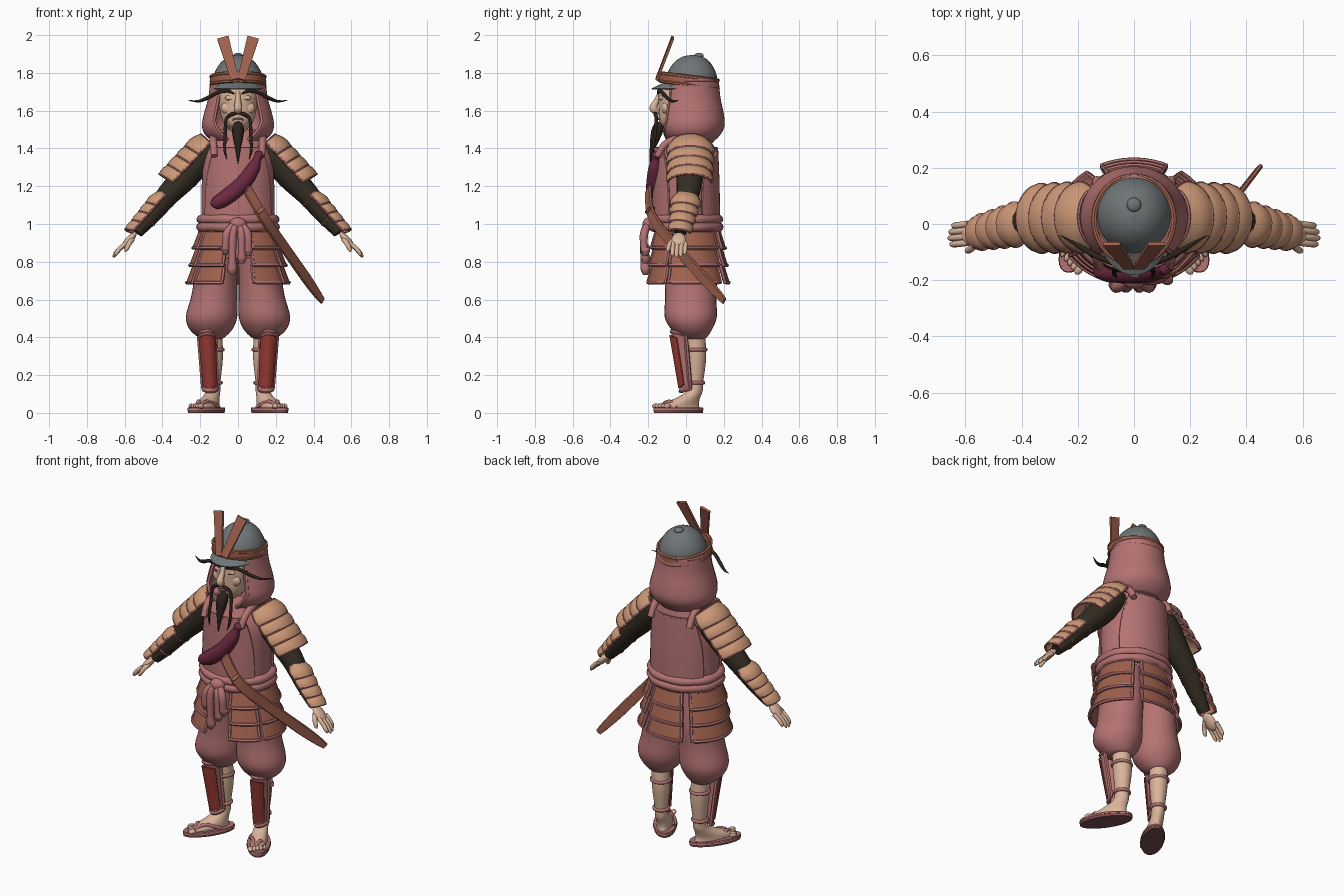
import bpy, bmesh, math
from math import sin, cos, pi, radians
from mathutils import Vector, Matrix, Euler

cube = bpy.data.objects.get("Cube")
if cube:
    bpy.data.objects.remove(cube, do_unlink=True)
parts = []


def material(name, rgb):
    m = bpy.data.materials.new(name)
    m.use_nodes = True
    m.diffuse_color = (*rgb, 1)
    m.node_tree.nodes["Principled BSDF"].inputs["Base Color"].default_value = (*rgb, 1)
    return m


CLOTH = material("pink cloth", (0.46, 0.17, 0.17))
TAN = material("tan lacquer", (0.60, 0.31, 0.18))
BROWN = material("brown lacquer", (0.35, 0.12, 0.075))
SKIN = material("skin", (0.70, 0.46, 0.33))
SLEEVE = material("dark sleeve", (0.035, 0.026, 0.016))
HAIR = material("dark hair", (0.025, 0.016, 0.012))
STEEL = material("grey steel", (0.16, 0.18, 0.185))
RED = material("red lacquer", (0.33, 0.045, 0.037))
WINE = material("wine cloth", (0.15, 0.023, 0.053))
SOLE = material("dark sole", (0.2, 0.075, 0.08))


def finish(name, data, mat):
    ob = bpy.data.objects.new(name, data)
    bpy.context.scene.collection.objects.link(ob)
    data.materials.append(mat)
    parts.append(ob)
    return ob


def mesh(name, bm, mat, s=1):
    bm.transform(Matrix.Diagonal((s, 1, 1, 1)))
    bmesh.ops.recalc_face_normals(bm, faces=bm.faces)
    me = bpy.data.meshes.new(name)
    bm.to_mesh(me)
    bm.free()
    return finish(name, me, mat)


def spline(pts, k, loop=False):
    """Smooth curve through points of any dimension."""
    v = [Vector(p) for p in pts]
    n = len(v)
    get = (lambda i: v[i % n]) if loop else (lambda i: v[max(0, min(n - 1, i))])
    out = []
    for i in range(n if loop else n - 1):
        a, b, c, d = (get(i + j) for j in (-1, 0, 1, 2))
        for j in range(k):
            t = j / k
            out.append(b + (c - a) * (t / 2) + (a * 2 - b * 5 + c * 4 - d) * (t * t / 2)
                       + (b * 3 - a - c * 3 + d) * (t ** 3 / 2))
    return out if loop else out + [v[-1]]


def tube(name, pts, mat, s=1, loop=False, k=5, res=3):
    """Round tube through (x, y, z, radius) points."""
    cu = bpy.data.curves.new(name, 'CURVE')
    cu.dimensions = '3D'
    cu.bevel_depth = 1
    cu.bevel_resolution = res
    cu.use_fill_caps = True
    ps = spline(pts, k, loop)
    sp = cu.splines.new('POLY')
    sp.points.add(len(ps) - 1)
    for p, q in zip(sp.points, ps):
        p.co = (q[0] * s, q[1], q[2], 1)
        p.radius = max(q[3], 0.001)
    sp.use_cyclic_u = loop
    return finish(name, cu, mat)


def loft(name, rings, mat, s=1, n=32, k=4, spin=0):
    """Skin over horizontal (x, y, z, rx, ry) ellipses."""
    bm = bmesh.new()
    turn = Matrix.Rotation(radians(spin), 3, 'Z')
    rows = []
    for x, y, z, rx, ry in spline(rings, k):
        rows.append([bm.verts.new(Vector((x, y, z)) + turn @ Vector(
            (rx * cos(2 * pi * i / n), ry * sin(2 * pi * i / n), 0))) for i in range(n)])
    for a, b in zip(rows, rows[1:]):
        for i in range(n):
            bm.faces.new((a[i], a[(i + 1) % n], b[(i + 1) % n], b[i]))
    bm.faces.new(rows[0])
    bm.faces.new(rows[-1])
    return mesh(name, bm, mat, s)


def ball(name, loc, size, mat, s=1, rot=(0, 0, 0)):
    bm = bmesh.new()
    bmesh.ops.create_uvsphere(bm, u_segments=24, v_segments=14, radius=1)
    turn = Euler([radians(a) for a in rot]).to_matrix().to_4x4()
    bm.transform(Matrix.Translation(loc) @ turn @ Matrix.Diagonal((*size, 1)))
    return mesh(name, bm, mat, s)


def plate(name, f, mat, s=1, nu=10, nv=5, thick=0.008, edge=CLOTH, er=0.007):
    """Thick sheet over f(u, v), with a cord round its border."""
    bm = bmesh.new()
    g = [[bm.verts.new(f(i / nu, j / nv)) for i in range(nu + 1)] for j in range(nv + 1)]
    for a, b in zip(g, g[1:]):
        for i in range(nu):
            bm.faces.new((a[i], a[i + 1], b[i + 1], b[i]))
    border = g[0] + [r[-1] for r in g[1:-1]] + g[-1][::-1] + [r[0] for r in g[-2:0:-1]]
    pts = [(*v.co, er) for v in border]
    m = mesh(name, bm, mat, s).modifiers.new("thickness", 'SOLIDIFY')
    m.thickness, m.offset = thick, 0
    if edge:
        tube(name + "_edging", pts, edge, s, True, 1, 1)


def polar(a, rx, ry, z, cx=0, cy=0):
    """Point on an ellipse; angle zero is the front, ninety is the left side."""
    return Vector((cx + rx * sin(a), cy - ry * cos(a), z))


def mix(a, b, t):
    return a + (b - a) * t


# Torso, breastplate, backplate and belt
loft("torso", [(0, .01, .82, .17, .14), (0, 0, .98, .19, .155), (0, -.005, 1.2, .192, .165),
               (0, 0, 1.34, .185, .155), (0, .01, 1.42, .15, .13), (0, .02, 1.5, .1, .1)], CLOTH)
for nm, mid, half in (("breastplate", 0, 58), ("backplate", 180, 60)):
    plate(nm, lambda u, v: polar(radians(mid + half * (2 * u - 1) * (1 - .3 * v ** 3)),
          .2 - .012 * v * v, .174 - .01 * v * v, mix(1.03, 1.4, v)), CLOTH, nu=16, nv=8, thick=.012)
for nm, z, r in (("upper", 1.025, .026), ("lower", .985, .028)):
    tube(nm + "_belt", [(*polar(i * pi / 8, .198, .175, z), r * (1 if i % 2 else .85))
                        for i in range(16)], CLOTH, loop=True, k=3)
ball("belt_knot", (0, -.195, 1.0), (.045, .035, .035), CLOTH)
for i, (x, z) in enumerate(((-.065, .84), (-.03, .73), (.02, .79), (.055, .83))):
    tube(f"belt_tail_{i}", [(x * .3, -.2, 1.0, .018), (x * .9, -.222, .95, .022),
         (x, -.222, mix(z, .95, .4), .02), (x, -.215, z + .03, .026), (x, -.215, z, .012)], CLOTH)

# Layered skirt plates
for nm, a0, a1 in (("front_left", 18, 57), ("front_right", -57, -18), ("side_left", 63, 142),
                   ("side_right", -142, -63), ("back", 155, 205)):
    for i in range(3):
        def skirt(u, v):
            t = (i + v) / 3
            lift = .014 * v + .004 * (2 - i)
            return polar(radians(mix(a0, a1, u)), mix(.195, .256, t) + lift,
                         mix(.163, .205, t) + lift, mix(.965, .69, t), cy=.008)
        plate(f"skirt_{nm}_{i}", skirt, BROWN, nu=12, nv=3, er=.0105)

# Sword in its sheath
path = spline([(.05, -.2, 1.18), (.14, -.175, 1.03), (.272, -.02, .84), (.445, .2, .595)], 8)
wide = Vector((.45, .4, .8)).normalized()
plate("sheathed_sword", lambda u, v: path[round(v * 24)] + wide * (u - .5) *
      (.046 if v < .85 else .046 * (1.15 - v) / .3), BROWN, nu=2, nv=24, thick=.016, edge=BROWN, er=.009)
ball("sword_guard", path[6], (.03, .03, .008), BROWN, rot=(30, -30, 0))

# Slung cloth roll
tube("shoulder_roll", [(-.135, -.16, 1.095, .01), (-.12, -.165, 1.107, .032), (-.055, -.168, 1.145, .043),
     (.025, -.168, 1.215, .043), (.08, -.165, 1.295, .035), (.102, -.16, 1.345, .02),
     (.115, -.155, 1.37, .025), (.122, -.155, 1.385, .005)], WINE, res=5)

# Head and face
loft("head", [(0, .01, 1.45, .06, .06), (0, -.045, 1.5, .05, .06), (0, -.052, 1.54, .08, .088),
     (0, -.045, 1.62, .1, .1), (0, -.035, 1.7, .105, .108), (0, 0, 1.78, .1, .1)], SKIN)
tube("nose", [(0, -.135, 1.7, .012), (0, -.155, 1.655, .015), (0, -.172, 1.617, .022),
     (0, -.16, 1.598, .018), (0, -.14, 1.592, .008)], SKIN)
tube("beard", [(0, -.125, 1.535, .016), (0, -.148, 1.505, .032), (0, -.165, 1.45, .026),
     (0, -.18, 1.39, .013), (0, -.19, 1.32, .002)], HAIR)
tube("mouth", [(-.028, -.138, 1.553, .004), (0, -.145, 1.556, .007), (.028, -.138, 1.553, .004)], SOLE)

# Helmet, headband and visor
loft("helmet_dome", [(0, .03, 1.73, .13, .135), (0, .03, 1.79, .128, .132), (0, .032, 1.85, .095, .1),
     (0, .035, 1.885, .05, .055), (0, .035, 1.895, .005, .005)], STEEL)
ball("helmet_knob", (0, .068, 1.89), (.026, .026, .016), STEEL)
plate("headband", lambda u, v: polar(u * 2 * pi, .142, .155, 1.738 + .042 * v + .02 * cos(u * 2 * pi),
      cy=.015), BROWN, nu=40, nv=2, thick=.012, edge=BROWN, er=.01)
plate("visor", lambda u, v: polar(radians(mix(-75, 75, u)), mix(.125, .135, v), mix(.12, .195, v),
      mix(1.75, 1.715, v), cy=.015), STEEL, nu=18, nv=4, edge=None)

# Hood, open at the face and closing below the chin
hood = spline([(1.76, .138, .14), (1.67, .148, .15), (1.58, .172, .17), (1.52, .182, .175),
               (1.475, .165, .155), (1.44, .12, .12)], 4)


def hood_point(u, v):
    z, rx, ry = hood[round(v * 20)]
    gap = 46 - 22 * max(0, v - .5) * 2
    return polar(radians(mix(gap, 360 - gap, u)), rx, ry - .03 * v * (1 - abs(2 * u - 1)) * .3, z, cy=.025)


plate("hood", hood_point, CLOTH, nu=32, nv=20, thick=.018, er=.013)


def layered(name, a, b, r0, r1, rows, spread, mat, s, flat=1.0):
    """Overlapping curved scales down the outside of a limb."""
    a, b = Vector(a), Vector(b)
    d = (b - a).normalized()
    side = Vector((0, 1, 0))
    side = (side - d * side.dot(d)).normalized()
    out = d.cross(side)
    if out.z < 0:
        out = -out
    for i in range(rows):
        def scale(u, v):
            t = (i + v * 1.2) / rows
            g = radians(spread) * (2 * u - 1)
            r = mix(r0, r1, t) + .022 * sin(v * 2.2) - .006
            sag = d * (.02 * v * cos(g))
            return a + (b - a) * t + sag + out * (r * cos(g)) + side * (r * flat * sin(g))
        plate(f"{name}_{i}", scale, mat, s, nu=12, nv=5, er=.0065)


# Paired parts
for s, tag in ((1, "left_"), (-1, "right_")):
    # face hair, eyes and crest
    tube(tag + "eyebrow", [(.02, -.148, 1.69, .004), (.06, -.142, 1.705, .01), (.11, -.125, 1.695, .01),
         (.16, -.1, 1.668, .01), (.21, -.07, 1.65, .007), (.262, -.04, 1.655, .001)], HAIR, s)
    tube(tag + "moustache", [(.004, -.162, 1.585, .006), (.03, -.162, 1.582, .011), (.062, -.158, 1.555, .009),
         (.068, -.165, 1.47, .009), (.07, -.18, 1.39, .007), (.058, -.19, 1.34, .001)], HAIR, s)
    ball(tag + "eyelid", (.042, -.128, 1.667), (.026, .012, .015), SKIN, s)
    tube(tag + "eye_line", [(.02, -.137, 1.66, .001), (.042, -.14, 1.657, .002),
         (.064, -.128, 1.66, .001)], HAIR, s)
    ball(tag + "cheek", (.05, -.108, 1.615), (.04, .022, .035), SKIN, s)
    plate(tag + "crest_horn", lambda u, v: Vector((.017 + .063 * v, -.155 + .085 * v, 1.765 + .222 * v))
          + Vector((.97, 0, -.25)) * (u - .5) * mix(.042, .062, v), BROWN, s, nu=2, nv=4, thick=.014, edge=None)

    # arm, armour and hand
    tube(tag + "shoulder_strap", [(.125, -.15, 1.36, .018), (.13, -.1, 1.43, .02), (.13, .02, 1.465, .022),
         (.13, .11, 1.43, .02), (.13, .155, 1.36, .018)], CLOTH, s)
    tube(tag + "sleeve", [(.1, .02, 1.38, .06), (.19, .025, 1.355, .08), (.28, .02, 1.25, .072),
         (.37, .01, 1.155, .06), (.46, -.012, 1.045, .048), (.535, -.03, .955, .032)], SLEEVE, s, res=6)
    layered(tag + "shoulder_scale", (.14, .025, 1.42), (.325, .02, 1.225), .085, .082, 4, 82, TAN, s, 1.25)
    layered(tag + "forearm_scale", (.38, .005, 1.14), (.54, -.03, .965), .054, .036, 4, 78, TAN, s, 1.2)
    for x, y, z, r in ((.385, .006, 1.135, .06), (.475, -.018, 1.025, .048)):
        ball(tag + "arm_cord", (x, y, z), (r, r, .008), CLOTH, s, (0, 135, 0))
    ball(tag + "palm", (.577, -.038, .913), (.055, .038, .02), SKIN, s, (0, 48, 0))
    for i in range(4):
        y, long = -.07 + .022 * i, (.9, 1, .96, .8)[i]
        tube(tag + f"finger_{i}", [(.59, y + .004, .9, .012), (.59 + .037 * long, y, .9 - .03 * long, .012),
             (.59 + .062 * long, y - .002, .9 - .062 * long, .011), (.59 + .07 * long, y, .9 - .078 * long, .003)],
             SKIN, s, k=3)
    tube(tag + "thumb", [(.56, -.055, .92, .015), (.577, -.085, .895, .013), (.592, -.095, .865, .011),
         (.598, -.095, .853, .003)], SKIN, s, k=3)

    # trousers, leg, shin guard and sandal
    loft(tag + "trouser_leg", [(.1, .01, .95, .1, .13), (.115, .025, .75, .112, .14), (.125, .025, .62, .122, .135),
         (.14, .025, .51, .136, .138), (.143, .03, .445, .115, .11), (.14, .04, .4, .07, .07),
         (.14, .045, .39, .04, .04)], CLOTH, s)
    loft(tag + "leg", [(.165, -.035, .025, .046, .12), (.162, -.03, .048, .046, .108), (.145, .012, .08, .04, .068),
         (.132, .045, .115, .036, .045), (.13, .052, .17, .037, .041), (.13, .055, .3, .05, .053),
         (.135, .05, .43, .05, .05)], SKIN, s, spin=28)
    loft(tag + "sandal", [(.168, -.04, 0, .062, .15), (.168, -.04, .022, .066, .152)], SOLE, s, k=1, spin=33)
    loft(tag + "sandal_rim", [(.168, -.04, .014, .067, .153), (.168, -.04, .028, .064, .15)], CLOTH, s, k=1, spin=33)
    turn = Matrix.Rotation(radians(30), 3, 'Z')
    for i in range(5):
        p = Vector((.168, -.04, .036)) + turn @ Vector((-.036 + .019 * i, -.118 + .007 * i, 0))
        ball(tag + f"toe_{i}", p, (.015 - .0015 * i, .022, .013), SKIN, s, (0, 0, 30))
    for x in (.1, .215):
        tube(tag + "sandal_strap", [(.21, -.14, .03, .008), (mix(.205, x, .4), -.09, .06, .011),
             (x, -.02 if x < .2 else -.05, .03, .01)], CLOTH, s)
    for x, y, z, r in ((.132, .053, .335, .052), (.13, .052, .16, .04)):
        tube(tag + "shin_cord", [(*polar(i * pi / 4, r, r, z, x, y), .01) for i in range(8)], CLOTH, s, True, 3)
    for nm, mat, half, lo, hi, grow, er in (("shin_guard", CLOTH, 85, .13, .415, 0, .012),
                                            ("shin_panel", RED, 52, .15, .395, .009, .004)):
        plate(tag + nm, lambda u, v: polar(radians(mix(-half, half, u)), mix(.036, .044, v) + grow,
              mix(.056, .08, v) + grow, mix(lo, hi, v) + .015 * sin(pi * u) * (2 * v - 1),
              mix(.148, .163, v), mix(.028, .005, v)), mat, s, nu=14, nv=5, edge=mat, er=er)

# Turn curves and modifiers into meshes and smooth them
bpy.ops.object.select_all(action='DESELECT')
for ob in parts:
    ob.select_set(True)
bpy.context.view_layer.objects.active = parts[0]
bpy.ops.object.convert(target='MESH')
bpy.ops.object.shade_smooth_by_angle(angle=radians(40))
